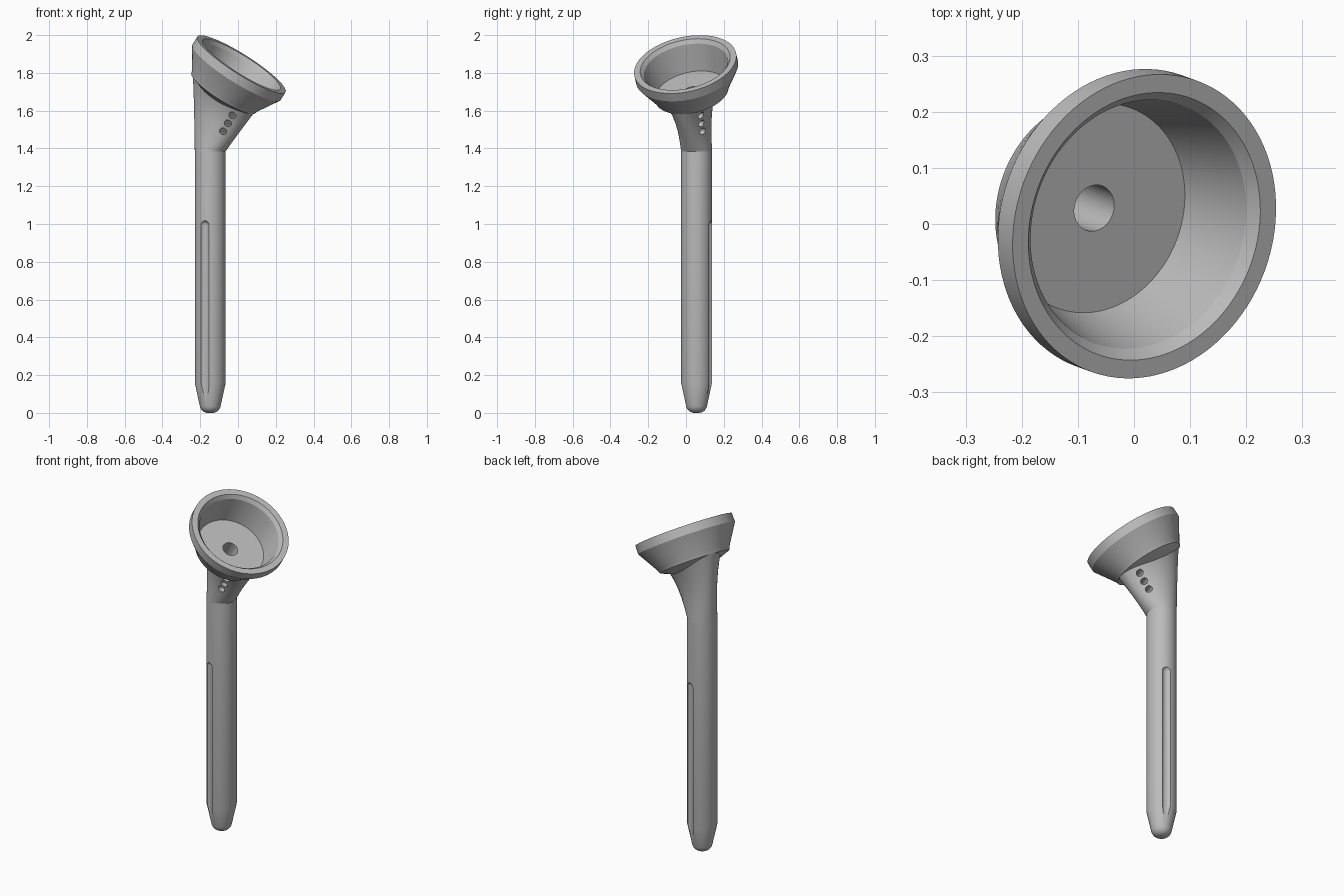
import bpy, bmesh, math
from mathutils import Matrix, Vector

if "Cube" in bpy.data.objects:
    bpy.data.objects.remove(bpy.data.objects["Cube"])

grey = bpy.data.materials.new("plain grey")
grey.use_nodes = True
COLOUR = (0.5, 0.5, 0.5, 1)
grey.diffuse_color = COLOUR
grey.node_tree.nodes["Principled BSDF"].inputs["Base Color"].default_value = COLOUR

# Frames: the stem axis turned toward the cup, and the tilted cup axis
STEM = Matrix.Translation((-0.147, 0.056, 0)) @ Matrix.Rotation(math.radians(-20), 4, 'Z')
TILT = Matrix.Translation((0.176, 0, 1.845)) @ Matrix.Rotation(math.radians(34), 4, 'Y')
CUP = STEM @ TILT
STEM_R = 0.082
NECK_Z = 1.385


def skin(name, rings, matrix):
    """Close a stack of equal rings into a solid object."""
    bm = bmesh.new()
    loops = [[bm.verts.new(p) for p in ring] for ring in rings]
    n = len(loops[0])
    for a, b in zip(loops, loops[1:]):
        for i in range(n):
            j = (i + 1) % n
            bm.faces.new((a[i], a[j], b[j], b[i]))
    bm.faces.new(loops[0])
    bm.faces.new(loops[-1])
    bmesh.ops.recalc_face_normals(bm, faces=bm.faces)
    bm.transform(matrix)
    mesh = bpy.data.meshes.new(name)
    bm.to_mesh(mesh)
    bm.free()
    mesh.materials.append(grey)
    obj = bpy.data.objects.new(name, mesh)
    bpy.context.collection.objects.link(obj)
    return obj


def lathe(name, profile, matrix, sides=64):
    """Turn a profile of (radius, height) points; ends are capped."""
    angles = [math.tau * i / sides for i in range(sides)]
    rings = [[(r * math.cos(a), r * math.sin(a), h) for a in angles] for r, h in profile]
    return skin(name, rings, matrix)


def cut(obj, cutters):
    bpy.context.view_layer.objects.active = obj
    for cutter in cutters:
        cutter.hide_render = True
        mod = obj.modifiers.new("cut", 'BOOLEAN')
        mod.operation = 'DIFFERENCE'
        mod.solver = 'EXACT'
        mod.object = cutter
        bpy.ops.object.modifier_apply(modifier=mod.name)


def arc(r, z, radius, start, end, steps=8):
    """Profile points along a quarter round."""
    angles = [math.radians(start + (end - start) * i / steps) for i in range(steps + 1)]
    return [(r + radius * math.cos(a), z + radius * math.sin(a)) for a in angles]


# Stem with rounded, tapered tip
stem = lathe("stem", arc(0.011, 0.045, 0.045, -90, -12) + [(STEM_R, 0.16), (STEM_R, NECK_Z)], STEM)

# Neck: round at the stem, spreading to the cup underside
back_low, front_low = Vector((-STEM_R, 0, NECK_Z)), Vector((STEM_R, 0, NECK_Z))
back_top, front_top = TILT @ Vector((-0.198, 0, -0.185)), TILT @ Vector((0.198, 0, -0.185))
rings = []
for k in range(17):
    t = k / 16
    back, front = back_low.lerp(back_top, t), front_low.lerp(front_top, t)
    middle, half = (back + front) / 2, (front - back) / 2
    width = Vector((0, STEM_R + 0.048 * t ** 3, 0))
    rings.append([middle + half * math.cos(math.tau * i / 64) + width * math.sin(math.tau * i / 64)
                  for i in range(64)])
neck = skin("neck", rings, STEM)

# Hollow cup, from the underside round the rim to the inner floor
cup = lathe("cup", [
    (0.06, -0.215), (0.12, -0.215), (0.198, -0.185), (0.206, -0.165), (0.276, -0.05),
    (0.276, 0), (0.243, 0), (0.226, -0.02), (0.19, -0.17), (0.06, -0.17)], CUP, 96)

# Long grooves on both sides of the stem
grooves = [lathe("groove_cutter", [(0.027, 0.03)] + arc(0, 0.993, 0.027, 0, 86),
                 STEM @ Matrix.Translation((0, side * 0.093, 0)), 32) for side in (-1, 1)]
cut(stem, grooves)

# Bore from the cup floor into the neck
bore = lathe("bore_cutter", [(0.042, -0.4), (0.042, -0.1)], CUP, 48)
cut(cup, [bore])

# Row of three small holes across the neck
cross = Matrix.Rotation(math.radians(90), 4, 'X')
holes = [lathe("hole_cutter", [(0.018, -0.3), (0.018, 0.3)],
               CUP @ Matrix.Translation((0.133, 0, -depth)) @ cross, 24)
         for depth in (0.236, 0.287, 0.337)]
cut(neck, [bore] + holes)

for cutter in grooves + [bore] + holes:
    bpy.data.objects.remove(cutter)

# Smooth shading with crisp edges
bpy.ops.object.select_all(action='DESELECT')
for obj in (stem, neck, cup):
    obj.select_set(True)
bpy.context.view_layer.objects.active = stem
bpy.ops.object.shade_smooth_by_angle(angle=math.radians(25))
